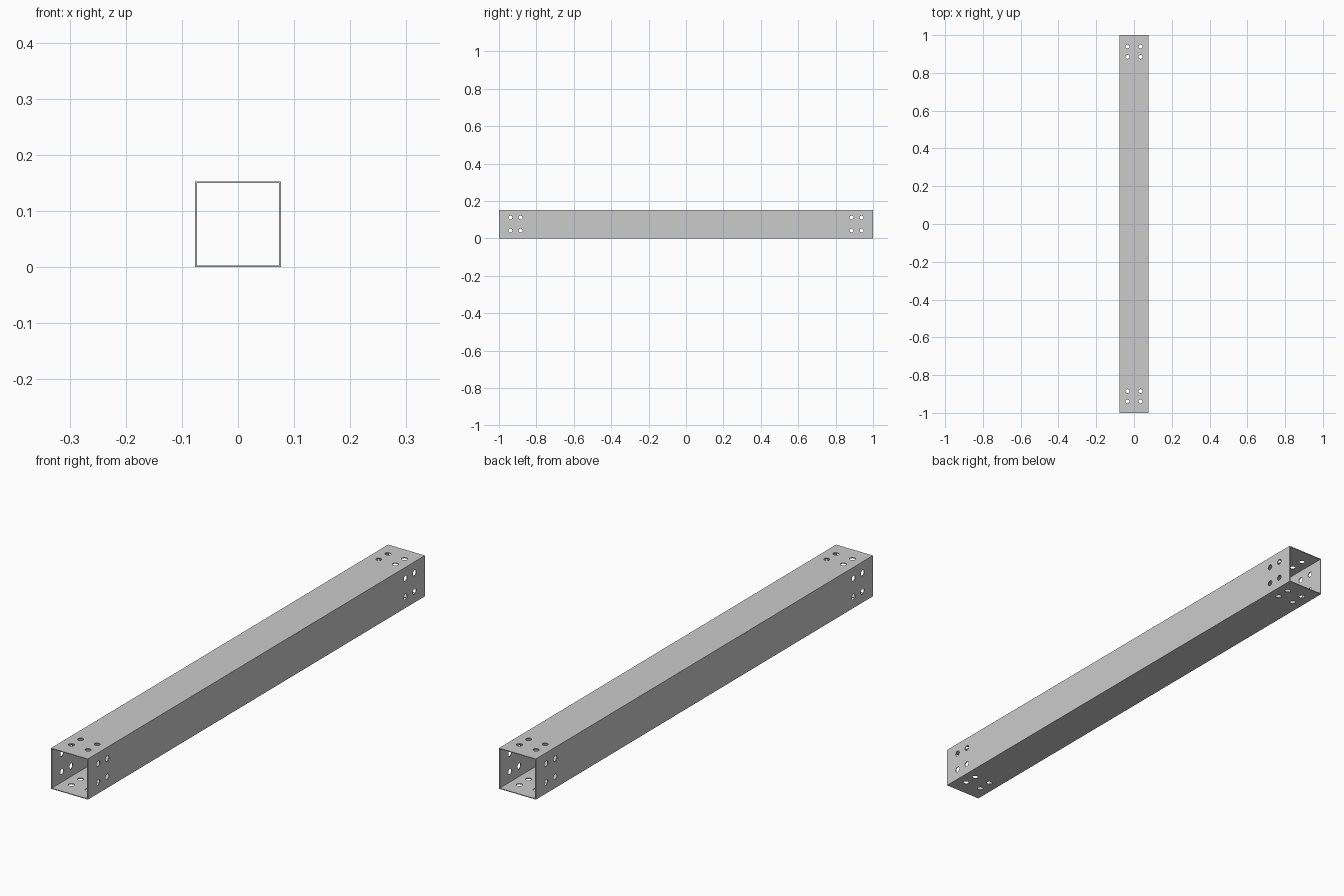
import bpy, bmesh
from math import pi
from mathutils import Matrix

if "Cube" in bpy.data.objects:
    bpy.data.objects.remove(bpy.data.objects["Cube"])

W, T, L = 0.153, 0.003, 2.0      # outer width, wall thickness, length
R, OFF = 0.0105, 0.0345          # bolt hole radius, offset from the centre line
HOLE_Y = (0.885, 0.939)          # hole rows near each end


def to_object(name, bm):
    bmesh.ops.recalc_face_normals(bm, faces=bm.faces)
    mesh = bpy.data.meshes.new(name)
    bm.to_mesh(mesh)
    bm.free()
    obj = bpy.data.objects.new(name, mesh)
    bpy.context.collection.objects.link(obj)
    return obj


# Hollow square tube: outer and inner loops swept along y
def square_tube():
    bm = bmesh.new()
    rings = []
    for y in (-L / 2, L / 2):
        for h in (W / 2, W / 2 - T):
            rings.append([bm.verts.new((sx * h, y, W / 2 + sz * h))
                          for sx, sz in ((-1, -1), (1, -1), (1, 1), (-1, 1))])
    front_out, front_in, back_out, back_in = rings
    for a, b in ((front_out, back_out), (front_in, back_in),
                 (front_out, front_in), (back_out, back_in)):
        for i in range(4):
            j = (i + 1) % 4
            bm.faces.new((a[i], a[j], b[j], b[i]))
    return to_object("square_tube", bm)


# Bolt hole cutters running through two opposite walls
def hole_cutter(name, sideways):
    bm = bmesh.new()
    for s in (-OFF, OFF):
        for y in HOLE_Y:
            for end in (-1, 1):
                if sideways:
                    m = Matrix.Translation((0, y * end, W / 2 + s)) @ Matrix.Rotation(pi / 2, 4, 'Y')
                else:
                    m = Matrix.Translation((s, y * end, W / 2))
                bmesh.ops.create_cone(bm, cap_ends=True, segments=24, radius1=R,
                                      radius2=R, depth=W * 1.5, matrix=m)
    cutter = to_object(name, bm)
    cutter.hide_render = True
    return cutter


tube = square_tube()
bpy.context.view_layer.objects.active = tube
tube.select_set(True)
for name, sideways in (("side_hole_cutter", True), ("top_hole_cutter", False)):
    cutter = hole_cutter(name, sideways)
    mod = tube.modifiers.new(name, 'BOOLEAN')
    mod.operation = 'DIFFERENCE'
    mod.solver = 'EXACT'
    mod.object = cutter
    bpy.ops.object.modifier_apply(modifier=mod.name)
    bpy.data.objects.remove(cutter)
bpy.ops.object.shade_smooth_by_angle(angle=pi / 6)
